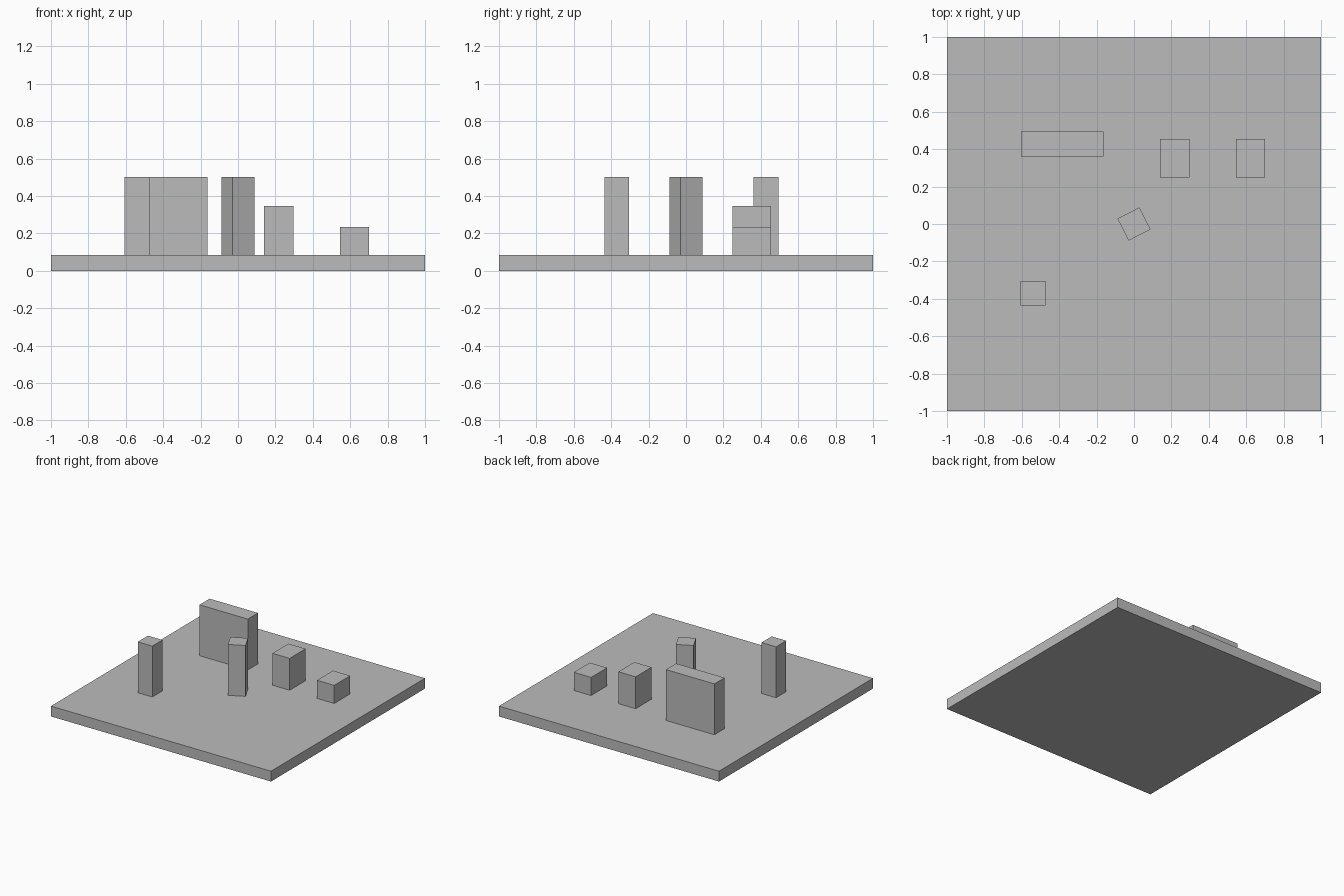
import bpy
from math import radians

# Remove the default object
if "Cube" in bpy.data.objects:
    bpy.data.objects.remove(bpy.data.objects["Cube"], do_unlink=True)

# Single material
GREY = (0.5, 0.5, 0.5, 1.0)
grey = bpy.data.materials.new("plain_grey")
grey.use_nodes = True
grey.diffuse_color = GREY
grey.node_tree.nodes["Principled BSDF"].inputs["Base Color"].default_value = GREY

SLAB_TOP = 0.085
POST_TOP = 0.503
POST_SIDE = 0.132


def block(name, center, size, bottom, top, turn=0.0):
    """Upright box given by its plan centre, plan size and height range."""
    bpy.ops.mesh.primitive_cube_add(
        size=1,
        location=(*center, (bottom + top) / 2),
        rotation=(0, 0, radians(turn)),
    )
    obj = bpy.context.object
    obj.name = name
    obj.scale = (*size, top - bottom)
    bpy.ops.object.transform_apply(location=False, rotation=False, scale=True)
    obj.data.materials.append(grey)
    return obj


# Ground slab
block("floor_slab", (0, 0), (2, 2), 0, SLAB_TOP)

# Tall posts and wall
block("center_post", (0, 0), (POST_SIDE, POST_SIDE), SLAB_TOP, POST_TOP, turn=27)
block("front_post", (-0.54, -0.37), (POST_SIDE, POST_SIDE), SLAB_TOP, POST_TOP)
block("back_wall", (-0.384, 0.428), (0.44, POST_SIDE), SLAB_TOP, POST_TOP)

# Low blocks
block("tall_block", (0.218, 0.351), (0.157, 0.207), SLAB_TOP, 0.347)
block("short_block", (0.623, 0.351), (0.157, 0.207), SLAB_TOP, 0.234)
